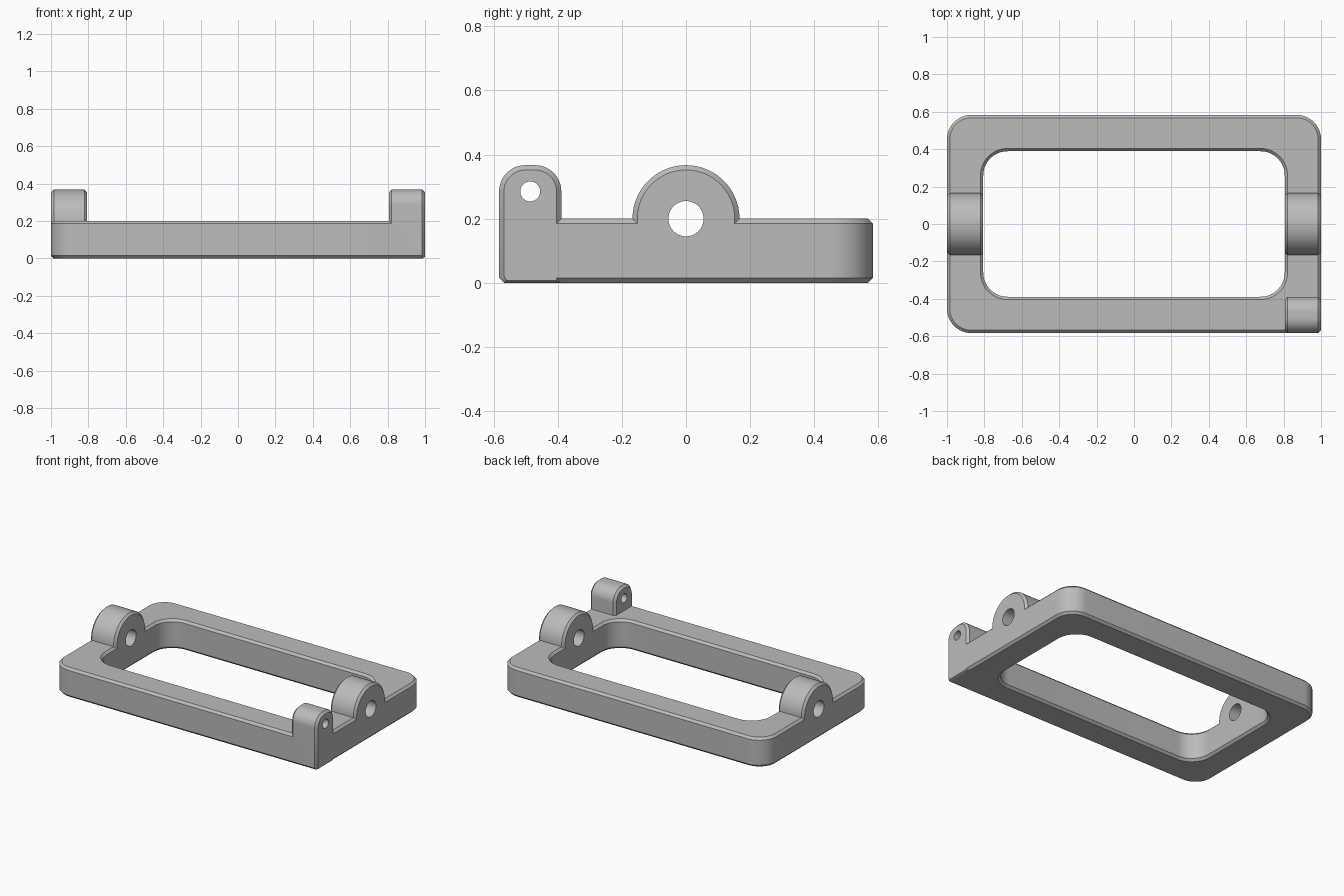
import bpy, bmesh
from math import cos, sin, pi, radians

if "Cube" in bpy.data.objects:
    bpy.data.objects.remove(bpy.data.objects["Cube"], do_unlink=True)

# Main dimensions
HX, HY, HEIGHT = 1.0, 0.583, 0.2
RAIL, CORNER, CH = 0.194, 0.13, 0.015
LUG_R, BORE_R = 0.167, 0.055
PIN_Y, PIN_Z, PIN_R, PIN_ROUND = -HY + RAIL / 2, 0.285, 0.031, 0.082

grey = bpy.data.materials.new("satin grey")
grey.use_nodes = True
GREY = (0.5, 0.5, 0.5, 1)
grey.diffuse_color = GREY
grey.node_tree.nodes["Principled BSDF"].inputs["Base Color"].default_value = GREY


def arc(cx, cy, r, start, end, n=16):
    return [(cx + r * cos(start + (end - start) * i / n),
             cy + r * sin(start + (end - start) * i / n)) for i in range(n + 1)]


def rounded_rect(hx, hy, r):
    pts = []
    for k, (sx, sy) in enumerate([(1, 1), (-1, 1), (-1, -1), (1, -1)]):
        pts += arc(sx * (hx - r), sy * (hy - r), r, k * pi / 2, (k + 1) * pi / 2)
    return pts


def loft(name, rings, closed=False):
    """Skin equal rings; either loop back to the first ring or cap both ends."""
    bm = bmesh.new()
    loops = [[bm.verts.new(p) for p in ring] for ring in rings]
    pairs = list(zip(loops, loops[1:]))
    if closed:
        pairs.append((loops[-1], loops[0]))
    else:
        bm.faces.new(loops[0])
        bm.faces.new(loops[-1])
    for a, b in pairs:
        for i in range(len(a)):
            j = (i + 1) % len(a)
            bm.faces.new((a[i], a[j], b[j], b[i]))
    bmesh.ops.recalc_face_normals(bm, faces=bm.faces)
    mesh = bpy.data.meshes.new(name)
    bm.to_mesh(mesh)
    bm.free()
    mesh.materials.append(grey)
    obj = bpy.data.objects.new(name, mesh)
    bpy.context.collection.objects.link(obj)
    return obj


def lug(name, outline, side):
    """Chamfered block running across one end rail."""
    inner, outer = HX - RAIL, HX
    steps = [(inner, CH), (inner + CH, 0), (outer - CH, 0), (outer, CH)]
    return loft(name, [[(side * x, y, z) for y, z in outline(c)] for x, c in steps])


def bore(name, y, z, r, x0, x1):
    circle = arc(y, z, r, 0, 2 * pi, 48)[:-1]
    return loft(name, [[(x, a, b) for a, b in circle] for x in (x0, x1)])


def big_outline(c):
    base = HEIGHT / 2
    return arc(0, HEIGHT, LUG_R - c, 0, pi, 48) + [(c - LUG_R, base + c), (LUG_R - c, base + c)]


def small_outline(c):
    half, r = RAIL / 2 - c, PIN_ROUND - c
    flat = half - r
    top = (arc(PIN_Y + flat, PIN_Z, r, 0, pi / 2)
           + arc(PIN_Y - flat, PIN_Z, r, pi / 2, pi))
    return top + [(PIN_Y - half, CH + c / 2), (PIN_Y - half + CH - c / 2, c / 2),
                  (PIN_Y + half, c / 2)]


# Rectangular frame with chamfered rims inside and out
def frame_ring(inset, z):
    return [(x, y, z) for x, y in rounded_rect(HX - inset, HY - inset, CORNER - min(inset, CH))]


def opening_ring(grow, z):
    return [(x, y, z) for x, y in
            rounded_rect(HX - RAIL + grow, HY - RAIL + grow, CORNER + grow)]


levels = [(CH, 0), (0, CH), (0, HEIGHT - CH), (CH, HEIGHT)]
frame = loft("frame", [frame_ring(c, z) for c, z in levels]
             + [opening_ring(c, z) for c, z in reversed(levels)], closed=True)

# Lugs joined on, then pivot and pin holes bored through
tools = [(lug("right_pivot_lug", big_outline, -1), 'UNION'),
         (lug("left_pivot_lug", big_outline, 1), 'UNION'),
         (lug("pin_lug", small_outline, 1), 'UNION'),
         (bore("pivot_bore", 0, HEIGHT, BORE_R, -1.2, 1.2), 'DIFFERENCE'),
         (bore("pin_bore", PIN_Y, PIN_Z, PIN_R, 0.7, 1.2), 'DIFFERENCE')]

bpy.ops.object.select_all(action='DESELECT')
bpy.context.view_layer.objects.active = frame
frame.select_set(True)
for tool, operation in tools:
    tool.hide_render = True
    mod = frame.modifiers.new(tool.name, 'BOOLEAN')
    mod.operation, mod.solver, mod.object = operation, 'EXACT', tool
    bpy.ops.object.modifier_apply(modifier=mod.name)
    bpy.data.objects.remove(tool, do_unlink=True)

bpy.ops.object.shade_smooth_by_angle(angle=radians(30))
